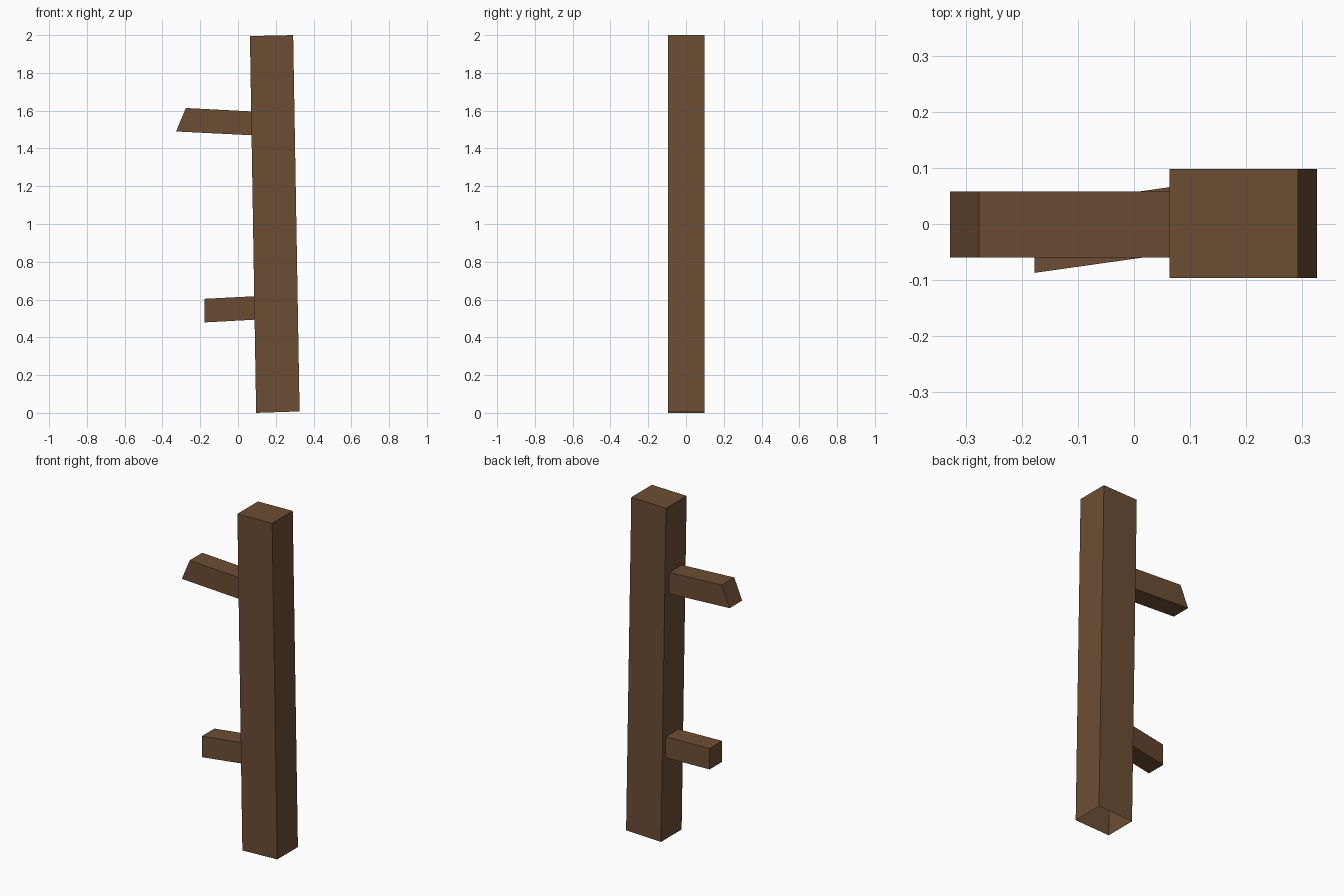
import bpy, bmesh

if "Cube" in bpy.data.objects:
    bpy.data.objects.remove(bpy.data.objects["Cube"])

wood = bpy.data.materials.new("brown_wood")
wood.diffuse_color = (0.150, 0.075, 0.034, 1)
wood.use_nodes = True
wood.node_tree.nodes["Principled BSDF"].inputs["Base Color"].default_value = wood.diffuse_color


def beam(name, start, end):
    """Four-sided beam lofted between two quads: open at start, capped at end."""
    bm = bmesh.new()
    a = [bm.verts.new(p) for p in start]
    b = [bm.verts.new(p) for p in end]
    for i in range(4):
        j = (i + 1) % 4
        bm.faces.new((a[i], a[j], b[j], b[i]))
    bm.faces.new(b)
    bmesh.ops.recalc_face_normals(bm, faces=bm.faces)
    mesh = bpy.data.meshes.new(name)
    bm.to_mesh(mesh)
    bm.free()
    mesh.materials.append(wood)
    bpy.context.collection.objects.link(bpy.data.objects.new(name, mesh))


def ring(p, q, py, qy):
    """Quad from two (x, z) profile points and the y range at each."""
    return [(p[0], py[0], p[1]), (p[0], py[1], p[1]),
            (q[0], qy[1], q[1]), (q[0], qy[0], q[1])]


# Leaning post, open underneath
y = (-0.096, 0.098)
beam("post", ring((0.096, 0.0), (0.326, 0.008), y, y),
     ring((0.063, 1.995), (0.292, 2.0), y, y))

# Upper peg with slanted end
y = (-0.06, 0.058)
beam("upper_peg", ring((0.09, 1.469), (0.09, 1.595), y, y),
     ring((-0.328, 1.49), (-0.276, 1.614), y, y))

# Lower peg, turned slightly sideways
near, far = (-0.048, 0.071), (-0.087, 0.031)
beam("lower_peg", ring((0.1, 0.494), (0.1, 0.618), near, near),
     ring((-0.177, 0.479), (-0.177, 0.604), far, far))
